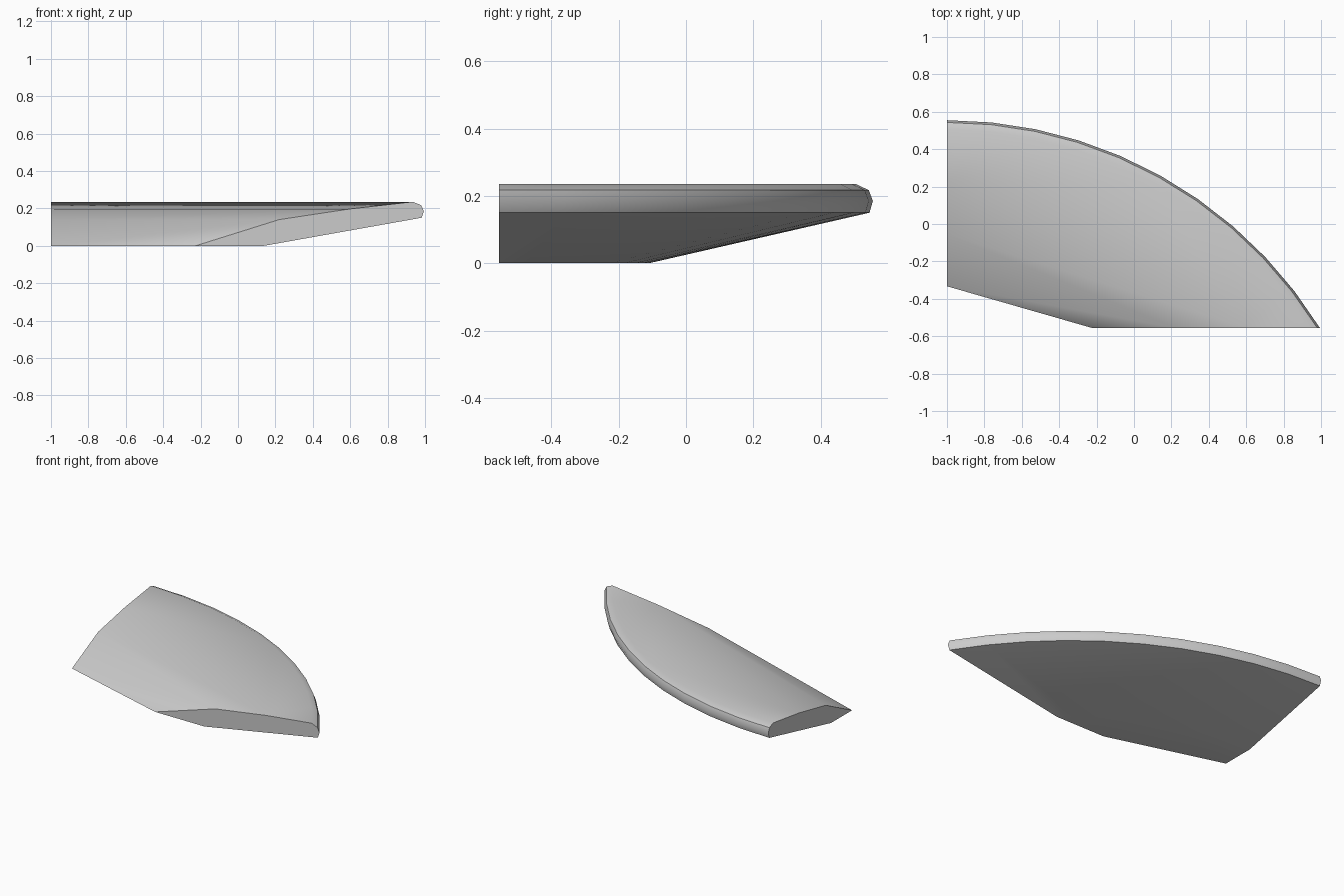
import bpy, bmesh
from math import sin, cos, acos

if "Cube" in bpy.data.objects:
    bpy.data.objects.remove(bpy.data.objects["Cube"])

CX, CY = -1.0, -1.79      # axis of the revolved dish
CUT = 1.235               # distance from axis to the front cut plane
N = 10                    # segments along the curved rim

# Profile (radius, height, segments): coarse inside, fine rim and underside
profile = [
    (1.457, 0.000, 1),
    (1.736, 0.140, 1),
    (2.020, 0.197, 1),
    (2.295, 0.235, N),
    (2.333, 0.217, N),
    (2.345, 0.185, N),
    (2.335, 0.150, N),
    (1.680, 0.000, N),
]

bm = bmesh.new()


def ring(r, z, n):
    end = acos(CUT / r)
    return [bm.verts.new((CX + r * sin(end * i / n), CY + r * cos(end * i / n), z))
            for i in range(n + 1)]


def bridge(a, b):
    """Triangle strip between two rings with any vertex counts."""
    i = j = 0
    na, nb = len(a) - 1, len(b) - 1
    while i < na or j < nb:
        if i == na or (j < nb and (j + 0.5) / nb <= (i + 0.5) / na):
            bm.faces.new((a[i], b[j], b[j + 1]))
            j += 1
        else:
            bm.faces.new((a[i], b[j], a[i + 1]))
            i += 1


# Skin between neighbouring rings
rings = [ring(*p) for p in profile]
for k in range(len(rings)):
    bridge(rings[k], rings[(k + 1) % len(rings)])

# Flat cut ends
bm.faces.new([r[0] for r in rings])
bm.faces.new([r[-1] for r in rings])
bmesh.ops.recalc_face_normals(bm, faces=bm.faces)

mesh = bpy.data.meshes.new("dish_fragment")
bm.to_mesh(mesh)
bm.free()
obj = bpy.data.objects.new("dish_fragment", mesh)
bpy.context.collection.objects.link(obj)

# Smooth surfaces, sharp broken edges
bpy.context.view_layer.objects.active = obj
obj.select_set(True)
bpy.ops.object.shade_smooth_by_angle(angle=0.7)
